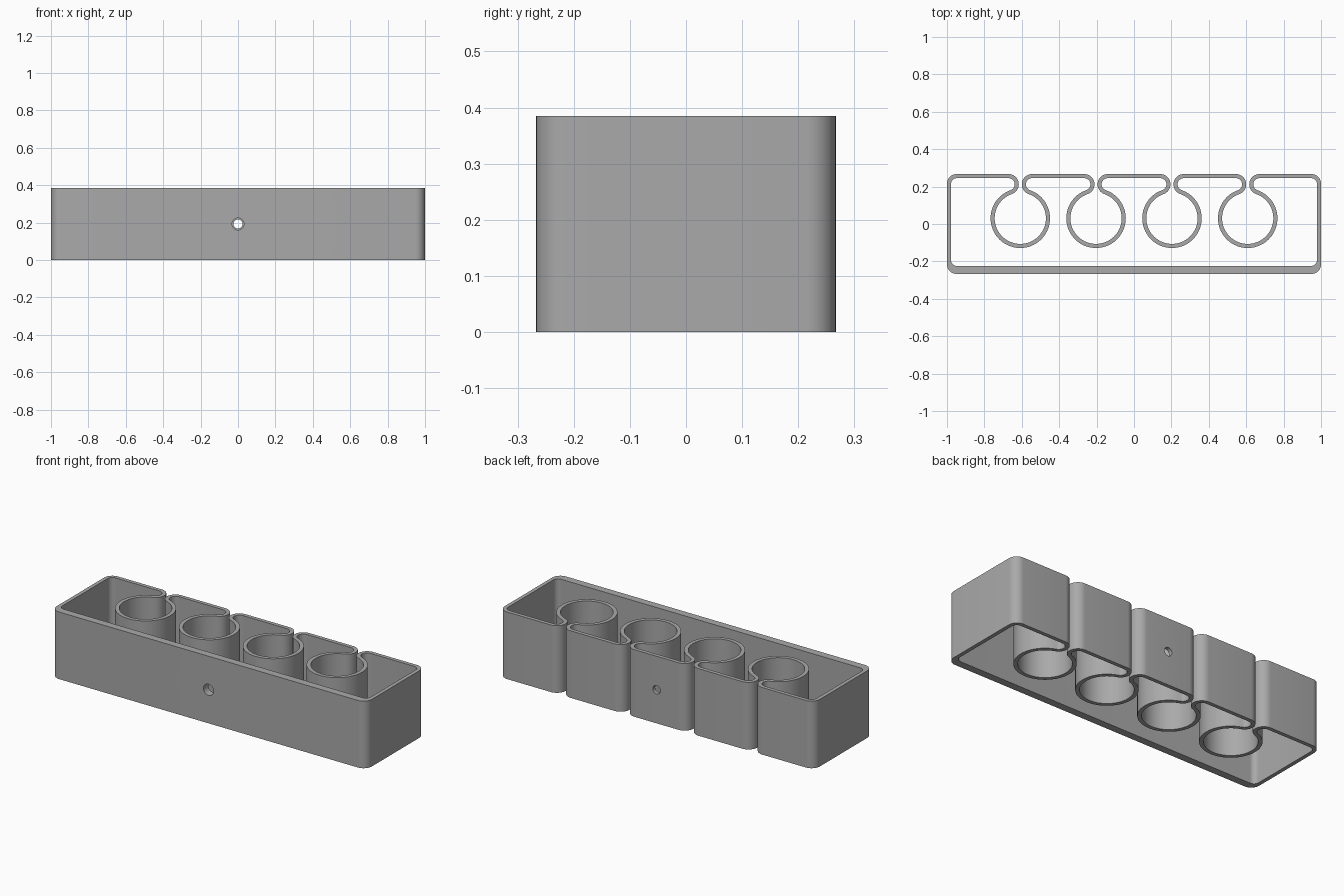
import bpy, bmesh
from math import sin, cos, radians, degrees, atan2, sqrt, pi

if "Cube" in bpy.data.objects:
    bpy.data.objects.remove(bpy.data.objects["Cube"], do_unlink=True)

HALF_X, HALF_Y, HEIGHT = 1.0, 0.267, 0.385
WALL, EXTRA_FRONT = 0.022, 0.021
CORNER, LIP, BORE = 0.052, 0.055, 0.137
LIP_DX = 0.008 + LIP                      # lip centre to slot centre
LIP_Y = HALF_Y - LIP
RING_DY = sqrt((LIP + BORE) ** 2 - LIP_DX ** 2)
RING_Y = LIP_Y - RING_DY                  # lips meet the bores tangentially
MEET = degrees(atan2(RING_DY, LIP_DX))
SLOTS = [0.608, 0.203, -0.203, -0.608]


def arc(cx, cy, r, start, end, steps):
    angles = [radians(start + (end - start) * i / steps) for i in range(steps + 1)]
    return [(cx + r * cos(a), cy + r * sin(a)) for a in angles]


def outline(d, front_shift):
    """Closed wall outline, moved inward by d."""
    cx, cy, r = HALF_X - CORNER, HALF_Y - CORNER, CORNER - d
    pts = arc(-cx, -cy + front_shift, r, 180, 270, 10)
    pts += arc(cx, -cy + front_shift, r, 270, 360, 10)
    pts += arc(cx, cy, r, 0, 90, 10)
    for s in SLOTS:
        pts += arc(s + LIP_DX, LIP_Y, LIP - d, 90, 180 + MEET, 18)
        pts += arc(s, RING_Y, BORE + d, MEET, -180 - MEET, 60)[1:-1]
        pts += arc(s - LIP_DX, LIP_Y, LIP - d, -MEET, 90, 18)
    pts += arc(-cx, cy, r, 90, 180, 10)
    return pts


def add_object(name, bm):
    bmesh.ops.recalc_face_normals(bm, faces=bm.faces)
    mesh = bpy.data.meshes.new(name)
    bm.to_mesh(mesh)
    bm.free()
    obj = bpy.data.objects.new(name, mesh)
    bpy.context.collection.objects.link(obj)
    return obj


# Holder: one continuous wall forming the box and its four open sockets
bm = bmesh.new()
loops = [[bm.verts.new((x, y, z)) for x, y in outline(d, shift)]
         for d, shift, z in ((0, 0, 0), (0, 0, HEIGHT),
                             (WALL, EXTRA_FRONT, HEIGHT), (WALL, EXTRA_FRONT, 0))]
count = len(loops[0])
for k in range(4):
    a, b = loops[k], loops[(k + 1) % 4]
    for i in range(count):
        j = (i + 1) % count
        bm.faces.new((a[i], a[j], b[j], b[i]))
holder = add_object("socket_holder", bm)

# Screw holes: wide in the front wall, narrow in the back wall
bpy.context.view_layer.objects.active = holder
holder.select_set(True)
for name, y, radius in (("front_hole", -HALF_Y, 0.032), ("back_hole", HALF_Y, 0.024)):
    bm = bmesh.new()
    bmesh.ops.create_cone(bm, cap_ends=True, segments=32, radius1=radius,
                          radius2=radius, depth=0.16)
    cutter = add_object(name, bm)
    cutter.rotation_euler.x = pi / 2
    cutter.location = (0, y, HEIGHT / 2)
    cutter.hide_render = True
    cut = holder.modifiers.new(name, "BOOLEAN")
    cut.operation, cut.solver, cut.object = "DIFFERENCE", "EXACT", cutter
    bpy.ops.object.modifier_apply(modifier=name)
    bpy.data.objects.remove(cutter, do_unlink=True)

# Plain grey finish
grey = bpy.data.materials.new("plain_grey")
grey.use_nodes = True
colour = (0.4, 0.4, 0.4, 1)
grey.diffuse_color = colour
grey.node_tree.nodes["Principled BSDF"].inputs["Base Color"].default_value = colour
holder.data.materials.clear()
holder.data.materials.append(grey)
bpy.ops.object.shade_smooth_by_angle(angle=radians(35))
